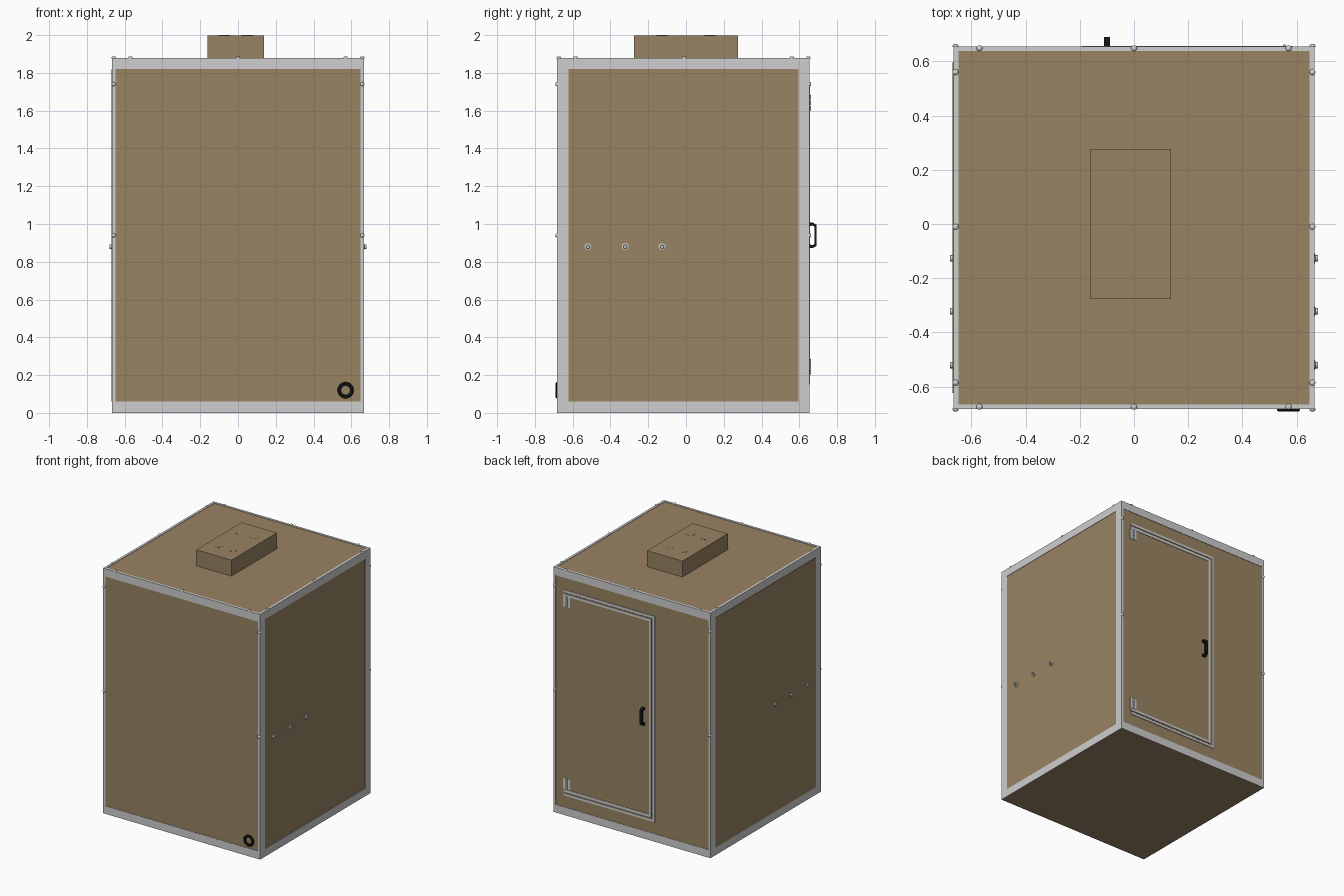
import bpy, bmesh, math
from mathutils import Matrix, Vector

if "Cube" in bpy.data.objects:
    bpy.data.objects.remove(bpy.data.objects["Cube"])


def material(name, rgb):
    m = bpy.data.materials.new(name)
    m.diffuse_color = (*rgb, 1)
    m.use_nodes = True
    m.node_tree.nodes["Principled BSDF"].inputs["Base Color"].default_value = m.diffuse_color
    return m


WOOD = material("brown panel", (0.32, 0.23, 0.125))
METAL = material("light grey metal", (0.62, 0.62, 0.62))
BLACK = material("black plastic", (0.008, 0.008, 0.008))


def finish(name, bm, mat):
    bmesh.ops.recalc_face_normals(bm, faces=bm.faces)
    me = bpy.data.meshes.new(name)
    bm.to_mesh(me)
    bm.free()
    me.materials.append(mat)
    ob = bpy.data.objects.new(name, me)
    bpy.context.collection.objects.link(ob)
    return ob


def box(name, x, y, z, mat):
    bm = bmesh.new()
    bmesh.ops.create_cube(bm, size=1)
    for v in bm.verts:
        v.co = Vector([(a + b) / 2 + c * (b - a) for (a, b), c in zip((x, y, z), v.co)])
    return finish(name, bm, mat)


def lathe(name, loc, axis, profile, mat, n=24, closed=False):
    """Spin (radius, height) points about an axis direction at loc."""
    bm = bmesh.new()
    rot = Vector((0, 0, 1)).rotation_difference(Vector(axis)).to_matrix().to_4x4()
    mtx = Matrix.Translation(loc) @ rot
    rings = [[bm.verts.new(mtx @ Vector((r * math.cos(2 * math.pi * i / n),
                                         r * math.sin(2 * math.pi * i / n), h)))
              for i in range(n)] for r, h in profile]
    pairs = list(zip(rings, rings[1:]))
    if closed:
        pairs.append((rings[-1], rings[0]))
    else:
        bm.faces.new(rings[0])
        bm.faces.new(rings[-1])
    for a, b in pairs:
        for i in range(n):
            j = (i + 1) % n
            bm.faces.new((a[i], a[j], b[j], b[i]))
    ob = finish(name, bm, mat)
    for p in ob.data.polygons:
        p.use_smooth = len(p.vertices) == 4
    ob.data.set_sharp_from_angle(angle=math.radians(40))
    return ob


# Overall booth limits, metal thickness and wall thickness
X, Y0, Y1, H = 0.666, -0.683, 0.655, 1.88
T, W = 0.003, 0.05

# Wall, roof and floor panels
xi, f, b = X - T, Y0 + T, Y1 - T
box("front_wall", (-xi, xi), (f, f + W), (0.001, H - T), WOOD)
box("back_wall", (-xi, xi), (b - W, b), (0.001, H - T), WOOD)
for s, side in ((-1, "left"), (1, "right")):
    box(side + "_wall", sorted((s * xi, s * (xi - W))), (f + W, b - W), (0.001, H - T), WOOD)
box("roof", (-xi + W, xi - W), (f + W, b - W), (H - W, H - T), WOOD)
box("floor", (-xi + W, xi - W), (f + W, b - W), (0.001, W), WOOD)
box("left_cladding", (-X - T, -xi + 0.01), (Y0 + 0.06, Y1 - 0.06), (0.06, 1.82), WOOD)

# Angle strips along the box edges: wide leg and narrow leg
LEG, LIP = 0.06, 0.018
for yo, d, end in ((Y0, 1, "front"), (Y1, -1, "back")):
    face = sorted((yo, yo + d * T))
    box(end + "_top_strip", (-X, X), face, (H - LEG, H), METAL)
    box(end + "_bottom_strip", (-X, X), face, (0, LEG), METAL)
    box(end + "_roof_lip", (-X, X), sorted((yo, yo + d * LIP)), (H - T, H), METAL)
    for s in (-1, 1):
        box(end + "_corner_lip", sorted((s * X, s * (X - LIP))), face, (0, H), METAL)
        box(end + "_corner_leg", sorted((s * X, s * xi)), sorted((yo, yo + d * LEG)), (0, H), METAL)
for s in (-1, 1):
    face = sorted((s * X, s * xi))
    box("side_top_strip", face, (Y0, Y1), (H - LEG, H), METAL)
    box("side_bottom_strip", face, (Y0, Y1), (0, LEG), METAL)
    box("side_roof_lip", sorted((s * X, s * (X - LIP))), (Y0, Y1), (H - T, H), METAL)

# Dome headed screws on roof edges and upright corners
DOME = [(0.011, -0.003), (0.011, 0.002), (0.009, 0.006), (0.005, 0.008)]
for x in (-0.57, 0, 0.57):
    for y in (-0.674, 0.648):
        lathe("roof_screw", (x, y, H), (0, 0, 1), DOME, METAL, 16)
for s in (-1, 1):
    for y in (-0.585, -0.01, 0.56):
        lathe("roof_screw", (s * 0.658, y, H), (0, 0, 1), DOME, METAL, 16)
    for z in (0.94, 1.74):
        lathe("corner_screw", (s * 0.658, Y0, z), (0, -1, 0), DOME, METAL, 16)
        lathe("corner_screw", (s * 0.658, Y1, z), (0, 1, 0), DOME, METAL, 16)
    # Side wall sockets
    for y in (-0.52, -0.322, -0.127):
        lathe("side_socket", (s * xi, y, 0.88), (s, 0, 0),
              [(0.018, -0.002), (0.018, 0.004), (0.012, 0.006), (0.012, 0.016),
               (0.007, 0.016), (0.007, 0.008)], METAL, 20)

# Roof vent box with four round covers
box("vent_box", (-0.162, 0.137), (-0.275, 0.275), (H - T, 1.999), WOOD)
for x in (-0.073, 0.049):
    for y in (-0.127, 0.127):
        lathe("vent_cover", (x, y, 1.997), (0, 0, 1), [(0.03, 0), (0.03, 0.003)], WOOD, 32)

# Cable port ring on the front
lathe("cable_port", (0.57, f, 0.12), (0, -1, 0),
      [(0.043, -0.002), (0.043, 0.006), (0.038, 0.011), (0.027, 0.011), (0.024, -0.002)],
      BLACK, 32, closed=True)

# Door leaf with paired metal trims on three sides
box("door", (-0.166, 0.575), (b - 0.01, b + 0.0015), (0.172, 1.705), WOOD)
for name, xe, z0, z1 in (("door_frame_trim", -0.194, 0.15, 1.728), ("door_edge_trim", -0.164, 0.18, 1.698)):
    t = 0.018
    face = (b - 0.005, b + 0.005)
    box(name + "_side", (xe, xe + t), face, (z0, z1), METAL)
    box(name + "_top", (xe, 0.58), face, (z1 - t, z1), METAL)
    box(name + "_bottom", (xe, 0.58), face, (z0, z0 + t), METAL)

# Hinges: leaf plates and knuckles
for z in (0.2, 1.6):
    for x in (0.525, 0.558):
        box("hinge_leaf", (x, x + 0.027), (b - 0.005, b + 0.004), (z, z + 0.085), METAL)
    for k in range(3):
        lathe("hinge_knuckle", (0.555, b + 0.003, z + 0.002 + k * 0.029), (0, 0, 1),
              [(0.007, 0), (0.007, 0.024)], METAL, 12)

# Door pull handle: bent profile extruded sideways
half = [(b, 0.067), (0.672, 0.067), (0.690, 0.056)]
inner = [(0.681, 0.045), (0.672, 0.052), (b, 0.048)]
outline = half + [(y, -z) for y, z in reversed(half)]
outline += [(y, -z) for y, z in reversed(inner)] + inner
bm = bmesh.new()
face = bm.faces.new([bm.verts.new((-0.111, y, 0.94 + z)) for y, z in outline])
ext = bmesh.ops.extrude_face_region(bm, geom=[face])
bmesh.ops.translate(bm, vec=(0.022, 0, 0),
                    verts=[v for v in ext["geom"] if isinstance(v, bmesh.types.BMVert)])
finish("door_handle", bm, BLACK)
